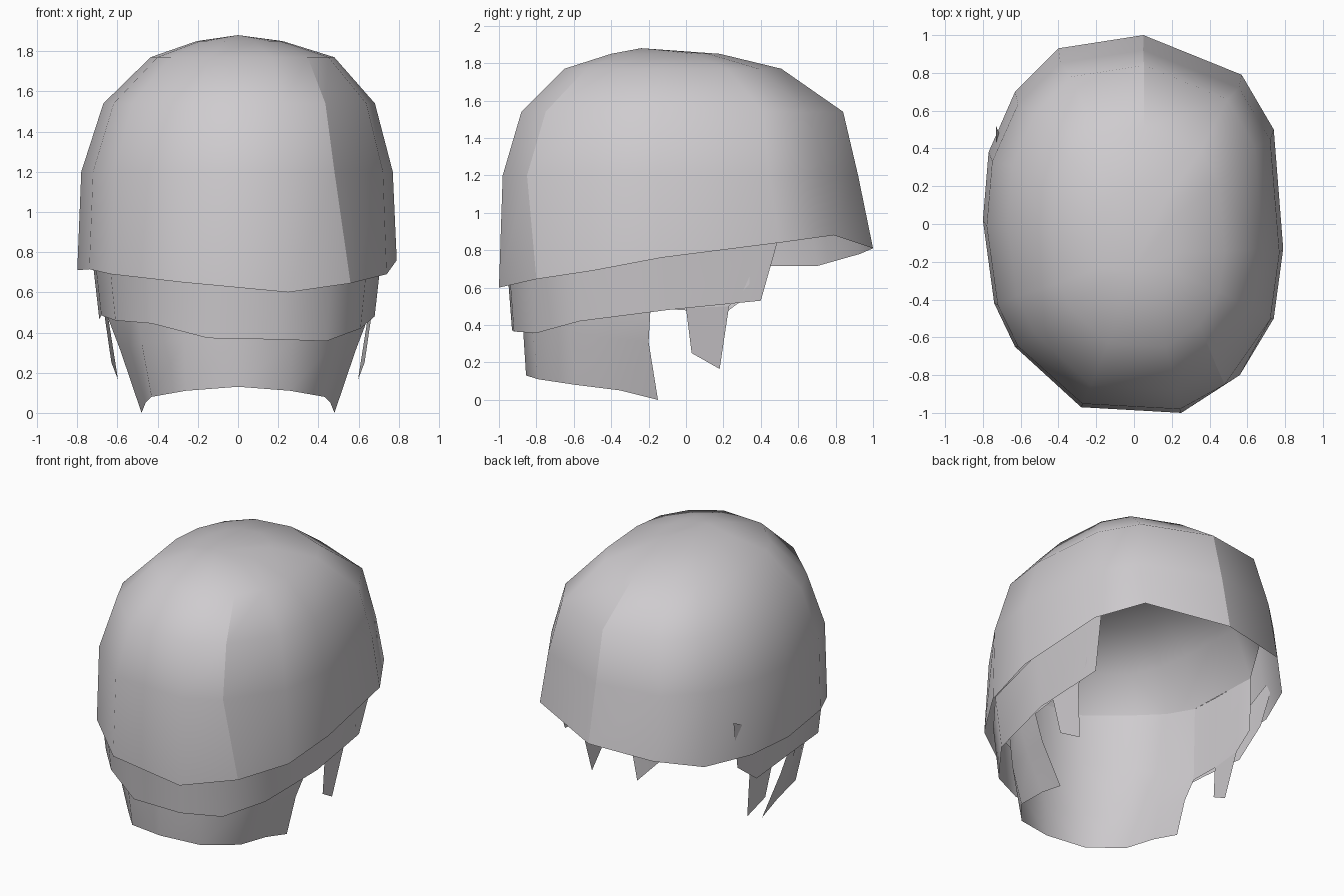
import bpy, bmesh

if "Cube" in bpy.data.objects:
    bpy.data.objects.remove(bpy.data.objects["Cube"])

grey = bpy.data.materials.new("light grey")
grey.diffuse_color = (0.62, 0.60, 0.62, 1)
grey.use_nodes = True
grey.node_tree.nodes["Principled BSDF"].inputs["Base Color"].default_value = grey.diffuse_color


def loft(name, rings, closed=False, apex=None, seams=()):
    """Skin a sheet through rings of points; seams are columns left as hard splits."""
    bm = bmesh.new()
    rows = [[bm.verts.new(p) for p in ring] for ring in rings]
    n = len(rows[0])
    for low, high in zip(rows, rows[1:]):
        for i in range(n if closed else n - 1):
            j = (i + 1) % n
            bm.faces.new((low[i], low[j], high[j], high[i]))
    if apex:
        tip = bm.verts.new(apex)
        for i in range(n):
            bm.faces.new((rows[-1][i], rows[-1][(i + 1) % n], tip))
    cuts = [bm.edges.get((rows[k][s], rows[k + 1][s]))
            for s in seams for k in range(min(3, len(rows) - 1))]
    if cuts:
        bmesh.ops.split_edges(bm, edges=cuts)
    for f in bm.faces:
        f.smooth = True
    me = bpy.data.meshes.new(name)
    bm.to_mesh(me)
    bm.free()
    me.materials.append(grey)
    ob = bpy.data.objects.new(name, me)
    bpy.context.collection.objects.link(ob)
    return ob


def shrink(ring, z, sx, sy, cx, cy):
    return [(x * sx + cx, y * sy + cy, z) for x, y, _ in ring]


# Outer bowl of hair: uneven rim, then shrinking rings up to the crown
rim = [(.25, -1, .60), (.56, -.8, .645), (.74, -.5, .69), (.79, -.13, .76),
       (.74, .5, .84), (.57, .79, .88), (.05, 1, .81), (-.4, .93, .78),
       (-.63, .7, .715), (-.77, .38, .715), (-.8, .02, .71), (-.74, -.42, .715),
       (-.63, -.65, .69), (-.28, -.97, .65)]
levels = [(1.2, .975, .95, 0, -.03), (1.54, .85, .86, .01, -.02),
          (1.77, .575, .58, .025, -.07), (1.85, .27, .29, .01, -.11)]
rings = [rim] + [shrink(rim, *level) for level in levels]
rings[1][1] = (.48, -.85, 1.2)      # back seam leans towards the middle
rings[2][1] = (.435, -.75, 1.54)
loft("outer_hair", rings, closed=True, apex=(0, -.24, 1.88), seams=(1, 6))

# Middle layer, open at the face
hem = [(-.69, .42, .62), (-.69, .21, .465), (-.68, -.1, .485), (-.61, -.58, .46),
       (-.43, -.78, .445), (-.15, -.93, .372), (.2, -.92, .365), (.44, -.80, .357),
       (.61, -.57, .42), (.68, -.1, .48), (.65, .4, .53)]
top = [(x * 1.06, y * 1.03 + (.09 if y > .3 else 0), z + .36) for x, y, z in hem]
loft("middle_hair", [hem, top])

# Nape layer, flaring upward inside the middle layer
half_low = [(.48, -.15, 0), (.46, -.35, .05), (.43, -.59, .08), (.26, -.79, .11)]
half_mid = [(.585, -.20, .31), (.54, -.40, .33), (.48, -.62, .35), (.27, -.82, .36)]
half_top = [(.65, -.19, .48), (.61, -.42, .60), (.52, -.62, .70), (.28, -.84, .75)]
half_wall = [(.66, -.19, 1.0), (.62, -.42, 1.05), (.53, -.63, 1.1), (.28, -.84, 1.1)]


def both_sides(half, centre):
    return [(-x, y, z) for x, y, z in half] + [centre] + half[::-1]


wall = both_sides(half_wall, (0, -.89, 1.1))
loft("nape_hair", [both_sides(half_low, (0, -.855, .13)),
                   both_sides(half_mid, (0, -.87, .36)),
                   both_sides(half_top, (0, -.885, .75)), wall])

# Inner dome that closes the bowl above the nape
brow = [(.68, .33, 1.0), (.45, .72, 1.05), (0, .86, 1.05), (-.45, .72, 1.05), (-.68, .33, 1.0)]
base = wall + brow
loft("inner_dome", [base, shrink(base, 1.34, .86, .88, 0, 0),
                    shrink(base, 1.5, .5, .5, 0, 0)], closed=True, apex=(0, 0, 1.55))

# Sides over the ears, with a lock hanging in front of each ear
for side, label in ((1, "right"), (-1, "left")):
    low = [(.65, -.19, .48), (.665, 0, .49), (.65, .23, .5), (.67, .34, .62)]
    high = [(.66, -.19, 1.0), (.67, 0, 1.0), (.675, .23, 1.0), (.68, .33, 1.0)]
    loft("ear_side_" + label, [[(side * x, y, z) for x, y, z in row] for row in (low, high)])
    loft("ear_lock_" + label,
         [[(side * .63, .03, .25), (side * .597, .18, .165)],
          [(side * .665, 0, .49), (side * .65, .23, .5)]])
